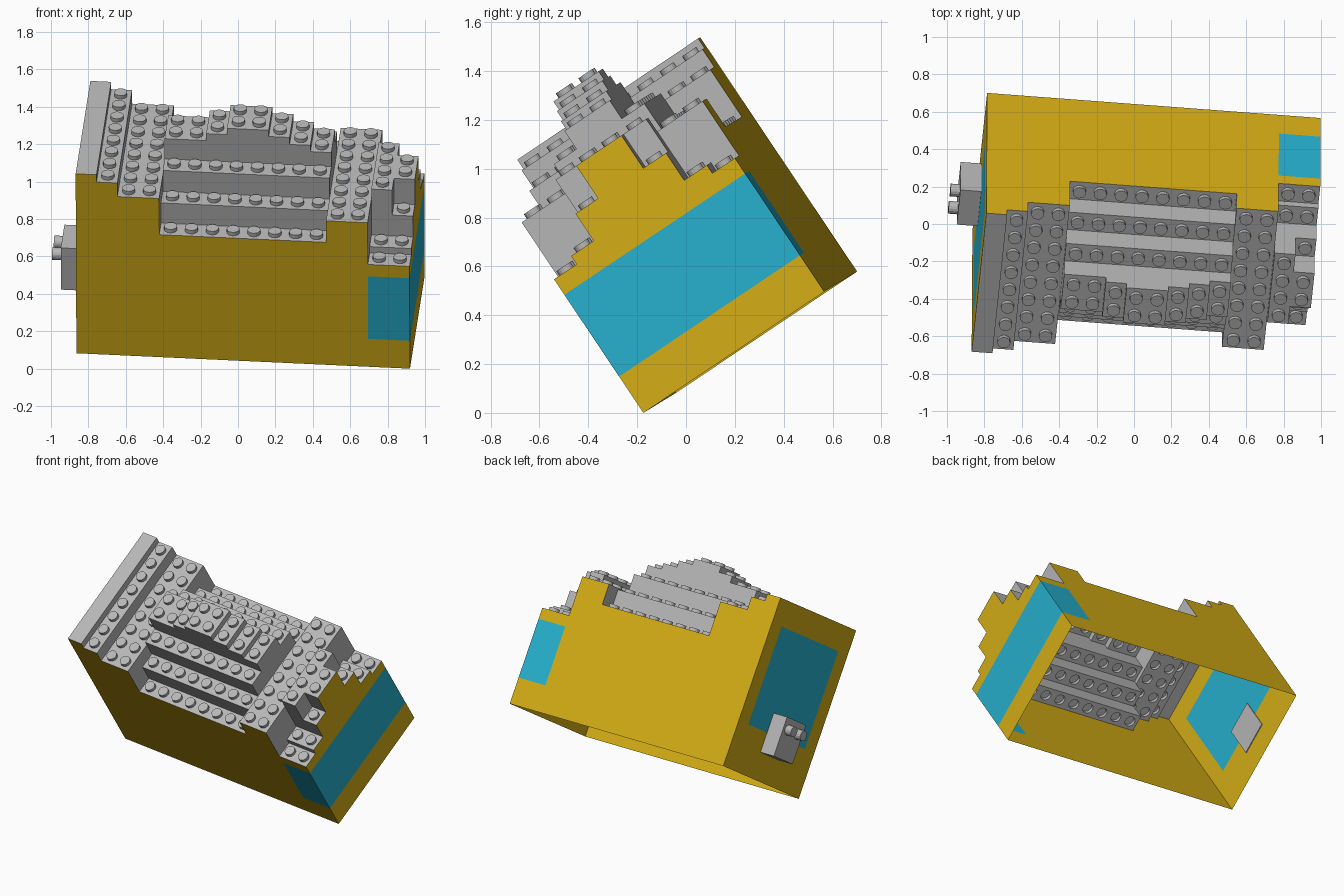
import bpy, bmesh, math
from mathutils import Matrix, Vector

cube = bpy.data.objects.get("Cube")
if cube:
    bpy.data.objects.remove(cube, do_unlink=True)

P = 0.1119            # stud pitch
U = 0.4 * P           # plate height
NX, NY = 16, 8

# Tilted frame of the brick box
A = Vector((0.996, -0.075, -0.046)).normalized()
B = Vector((0.09, 0.828, 0.555))
B = (B - A * A.dot(B)).normalized()
C = A.cross(B)
FRAME = Matrix((A, B, C)).transposed().to_4x4()
FRAME.translation = (-0.864, -0.04, 0.0825)


def material(name, rgb):
    m = bpy.data.materials.new(name)
    m.use_nodes = True
    m.diffuse_color = (*rgb, 1)
    m.node_tree.nodes["Principled BSDF"].inputs["Base Color"].default_value = (*rgb, 1)
    return m


yellow = material("yellow", (0.68, 0.43, 0.008))
grey = material("light grey", (0.48, 0.48, 0.48))
teal = material("teal blue", (0.02, 0.45, 0.64))


def finish(name, bm, mats):
    bmesh.ops.remove_doubles(bm, verts=bm.verts, dist=0.0001)
    bm.transform(FRAME)
    mesh = bpy.data.meshes.new(name)
    bm.to_mesh(mesh)
    bm.free()
    for m in mats:
        mesh.materials.append(m)
    ob = bpy.data.objects.new(name, mesh)
    bpy.context.collection.objects.link(ob)
    return ob


def face(bm, pts, mat=0):
    f = bm.faces.new([bm.verts.new(p) for p in pts])
    f.material_index = mat


def height(i, j):
    """Height in plates of each stud cell; zero outside the box."""
    if not (0 <= i < NX and 0 <= j < NY):
        return 0
    k = min(j, NY - 1 - j)      # front and back mirror each other
    if i < 4:
        return (25.8, 24.75, 22.8, 22.8)[i]
    if i < 12:
        crown = (26.4, 26.4, 27.4, 28.3, 28.3, 27.4, 26.4, 25.5)[i - 4]
        return (17.6, 20.5, 23.5, crown)[k]
    if i < 14:
        return 20.7
    return (14.7, 15.6, 22.2 if i == 14 else 18.6, 22.2)[k]


def wall_colour(i, j, di, z):
    """Teal wraps the right end and forms a panel on the left end."""
    if di < 0:
        return int(7 < z < 22 and 1 <= j < 7)
    return int(4 < z < 13 and i >= 14)


RING = [math.tau * k / 16 for k in range(16)]


def stud_cell(bm, x, y, z):
    """Square top with a hollow-bottomed stud rising from it."""
    def loop(r, h, square=False):
        out = []
        for t in RING:
            c, s = math.cos(t), math.sin(t)
            q = r / max(abs(c), abs(s)) if square else r
            out.append(Vector((x + q * c, y + q * s, h)))
        return out
    loops = [loop(P / 2, z, True), loop(0.31 * P, z), loop(0.31 * P, z + 0.2 * P)]
    for lo, hi in zip(loops, loops[1:]):
        for k in range(16):
            n = (k + 1) % 16
            face(bm, (lo[k], lo[n], hi[n], hi[k]))
    face(bm, loops[2])


# Thin outer walls and stepped studded top
walls, top = bmesh.new(), bmesh.new()
for i in range(NX):
    for j in range(NY):
        h = height(i, j)
        cx, cy = (i + 0.5) * P, (j + 0.5) * P
        if i:
            stud_cell(top, cx, cy, h * U)
        else:
            face(top, [(cx + sx * P / 2, cy + sy * P / 2, h * U)
                       for sx, sy in ((-1, -1), (1, -1), (1, 1), (-1, 1))])
        for di, dj in ((1, 0), (0, 1), (-1, 0), (0, -1)):
            low = height(i + di, j + dj)
            if low >= h:
                continue
            ex, ey = cx + di * P / 2, cy + dj * P / 2
            p = Vector((ex + dj * P / 2, ey - di * P / 2, 0))
            q = Vector((ex - dj * P / 2, ey + di * P / 2, 0))
            levels = [low] + [z for z in (4, 7, 13, 22) if low == 0 and z < h] + [h]
            for z0, z1 in zip(levels, levels[1:]):
                lo, hi = Vector((0, 0, z0 * U)), Vector((0, 0, z1 * U))
                quad = (p + lo, q + lo, q + hi, p + hi)
                if low == 0:
                    face(walls, quad, wall_colour(i, j, di, (z0 + z1) / 2))
                else:
                    face(top, quad)
finish("outer_walls", walls, [yellow, teal])
finish("stepped_studded_top", top, [grey])

# Connector brick on the left end wall, with two studs facing outward
conn = bmesh.new()
size = Matrix.Diagonal((P + 0.006, 2 * P, 6 * U, 1))
bmesh.ops.create_cube(conn, size=1,
                      matrix=Matrix.Translation((-P / 2 + 0.003, 4 * P, 7 * U)) @ size)
for b in (3.5, 4.5):
    bmesh.ops.create_cone(
        conn, cap_ends=True, segments=16, radius1=0.31 * P, radius2=0.31 * P, depth=0.05,
        matrix=Matrix.Translation((-P - 0.025, b * P, 8.3 * U)) @ Matrix.Rotation(math.pi / 2, 4, "Y"))
finish("end_connector", conn, [grey])
